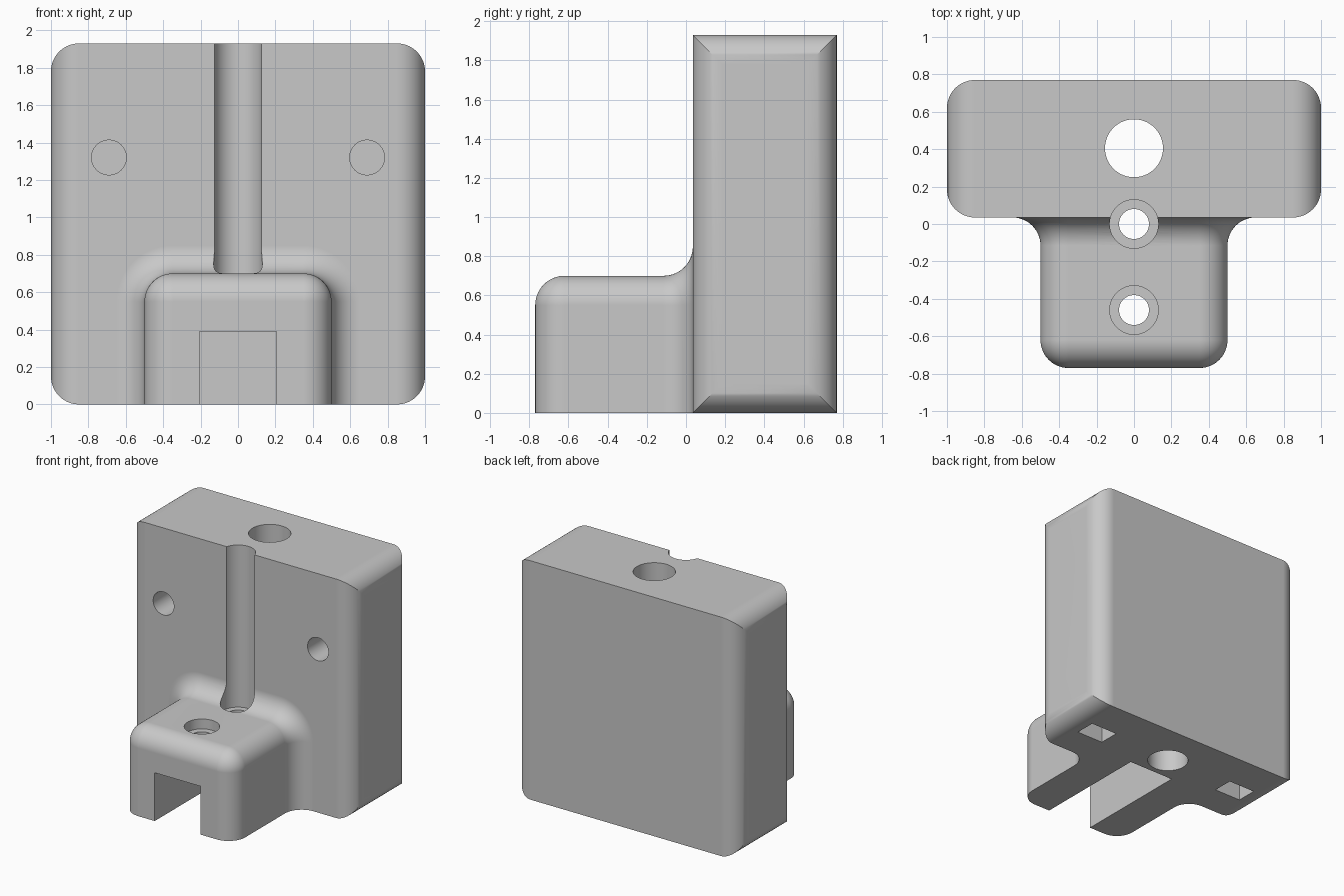
import bpy, bmesh
from math import sin, cos, pi, radians
from mathutils import Vector

if "Cube" in bpy.data.objects:
    bpy.data.objects.remove(bpy.data.objects["Cube"], do_unlink=True)

R = 0.15            # rounding and fillet radius
FRONT, BACK = 0.035, 0.77
HEIGHT = 1.93
STEPS = 14

grey = bpy.data.materials.new("plain grey")
grey.use_nodes = True
grey.diffuse_color = (0.58, 0.58, 0.58, 1)
grey.node_tree.nodes["Principled BSDF"].inputs["Base Color"].default_value = grey.diffuse_color


def loft(name, rings):
    """Closed solid through a list of equal-length point rings."""
    bm = bmesh.new()
    loops = [[bm.verts.new(p) for p in ring] for ring in rings]
    n = len(loops[0])
    for a, b in zip(loops, loops[1:]):
        for i in range(n):
            j = (i + 1) % n
            bm.faces.new((a[i], a[j], b[j], b[i]))
    bm.faces.new(loops[0][::-1])
    bm.faces.new(loops[-1])
    bmesh.ops.remove_doubles(bm, verts=bm.verts, dist=1e-5)
    bmesh.ops.recalc_face_normals(bm, faces=bm.faces)
    mesh = bpy.data.meshes.new(name)
    bm.to_mesh(mesh)
    bm.free()
    mesh.materials.append(grey)
    obj = bpy.data.objects.new(name, mesh)
    bpy.context.collection.objects.link(obj)
    return obj


def arc(cx, cy, r, start, end, steps=STEPS):
    angles = [radians(start + (end - start) * i / steps) for i in range(steps + 1)]
    return [(cx + r * cos(t), cy + r * sin(t)) for t in angles]


def rounded_rect(x0, x1, y0, y1, r):
    return (arc(x1 - r, y1 - r, r, 0, 90) + arc(x0 + r, y1 - r, r, 90, 180)
            + arc(x0 + r, y0 + r, r, 180, 270) + arc(x1 - r, y0 + r, r, 270, 360))


def box(name, x0, x1, y0, y1, z0, z1):
    ring = [(x0, y0), (x1, y0), (x1, y1), (x0, y1)]
    return loft(name, [[(x, y, z) for x, y in ring] for z in (z0, z1)])


def drill(name, start, end, r):
    """Cylinder between two points along y or z."""
    a, b = Vector(start), Vector(end)
    circle = arc(0, 0, r, 0, 360, 64)[:-1]
    upright = abs(b.z - a.z) > 0
    return loft(name, [[p + Vector((u, v, 0) if upright else (u, 0, v))
                        for u, v in circle] for p in (a, b)])


def combine(target, tool, operation):
    mod = target.modifiers.new(operation.lower(), 'BOOLEAN')
    mod.operation, mod.solver, mod.object = operation, 'EXACT', tool
    bpy.context.view_layer.objects.active = target
    bpy.ops.object.modifier_apply(modifier=mod.name)
    bpy.data.objects.remove(tool, do_unlink=True)


# Upright block: rounded both in plan and in elevation
plan = rounded_rect(-1, 1, FRONT, BACK, R)
elevation = rounded_rect(-1, 1, 0, HEIGHT, R)
body = loft("mount_body", [[(x, y, z) for x, y in plan] for z in (-0.1, HEIGHT + 0.1)])
combine(body, loft("elevation_tool", [[(x, y, z) for x, z in elevation]
                                      for y in (-0.1, 1)]), 'INTERSECT')


# Front boss: rounded nose, straight run, flared fillet into the block
def boss_ring(y, grow):
    w, h, r = 0.5 + grow, 0.7 + grow, R + grow
    section = [(w, 0)] + arc(w - r, h - r, r, 0, 90) + arc(r - w, h - r, r, 90, 180) + [(-w, 0)]
    return [(x, y, z) for x, z in section]


quarter = [i / STEPS * pi / 2 for i in range(STEPS + 1)]
rings = [boss_ring(-BACK + R * (1 - cos(t)), R * (sin(t) - 1)) for t in quarter]
rings += [boss_ring(FRONT - R + R * sin(t), R * (1 - cos(t))) for t in quarter]
rings.append(boss_ring(FRONT + 0.1, R))
combine(body, loft("boss", rings), 'UNION')

# Slot under the boss and the main vertical bore
cutters = [box("slot", -0.205, 0.205, -1, 0.205, -0.2, 0.39),
           drill("main_bore", (0, 0.405, -0.2), (0, 0.405, 2.2), 0.155)]

# Counterbored bolt holes; the rear one becomes a channel up the front
for y in (0, -0.46):
    cutters += [drill("counterbore", (0, y, 0.62), (0, y, 2.2), 0.13),
                drill("bolt_hole", (0, y, 0.3), (0, y, 0.8), 0.08)]

# Side screw holes and the pockets rising to them from below
for x in (-0.69, 0.69):
    cutters += [drill("screw_hole", (x, -0.2, 1.32), (x, 0.38, 1.32), 0.093),
                box("pocket", x - 0.12, x + 0.12, 0.295, 0.465, -0.2, 1.44)]

for cutter in cutters:
    combine(body, cutter, 'DIFFERENCE')

# Smooth curved areas, keep edges crisp and flats flat
bpy.ops.object.select_all(action='DESELECT')
body.select_set(True)
bpy.context.view_layer.objects.active = body
bpy.ops.object.shade_smooth_by_angle(angle=radians(25))
normals = body.modifiers.new("flat_normals", 'WEIGHTED_NORMAL')
normals.keep_sharp = True
